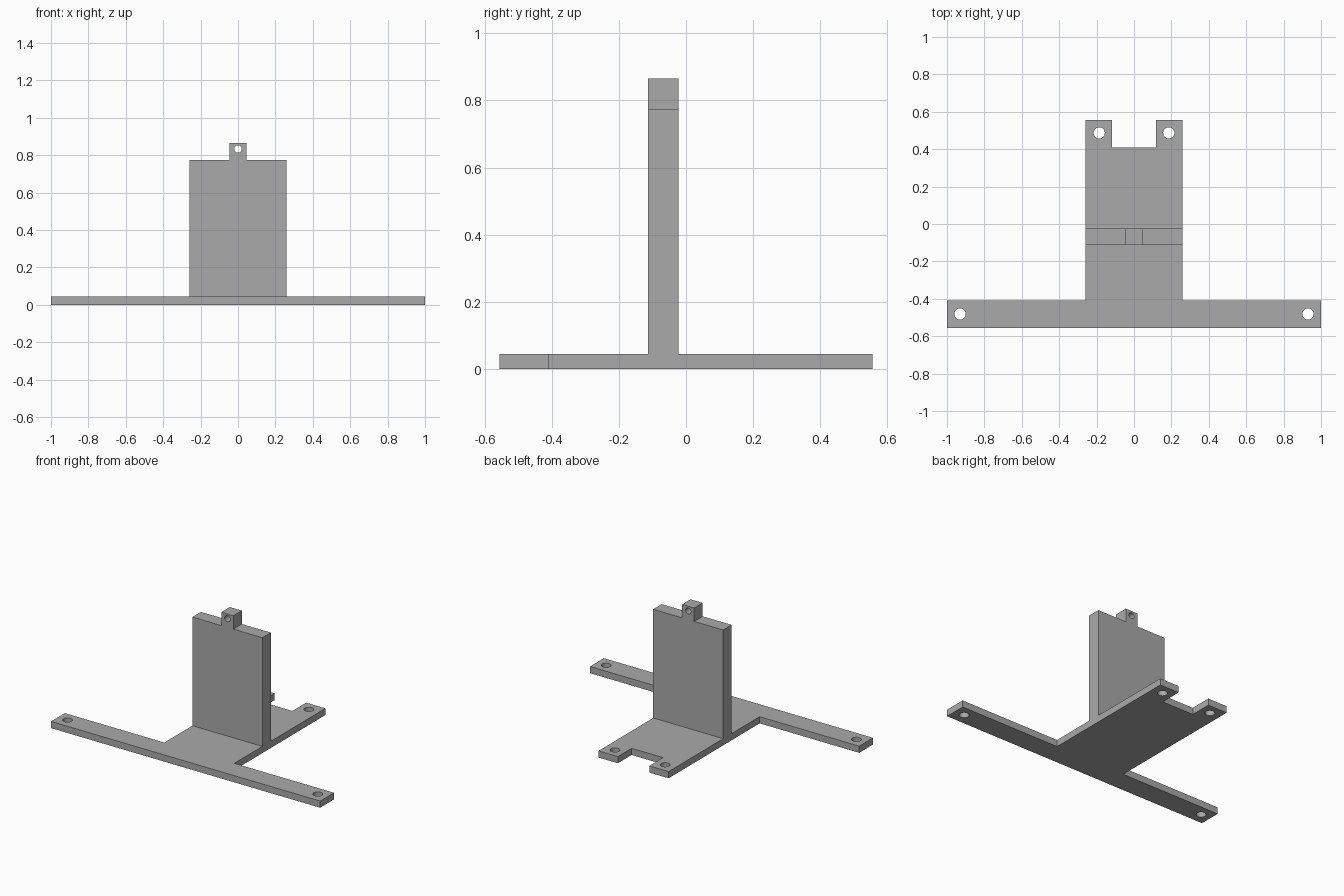
import bpy, bmesh
from math import pi
from mathutils import Matrix, Vector

cube = bpy.data.objects.get("Cube")
if cube:
    bpy.data.objects.remove(cube, do_unlink=True)

GREY = (0.4, 0.4, 0.4, 1)
grey = bpy.data.materials.new("plain grey")
grey.use_nodes = True
grey.diffuse_color = GREY
grey.node_tree.nodes["Principled BSDF"].inputs["Base Color"].default_value = GREY


def add_object(name, bm):
    bmesh.ops.recalc_face_normals(bm, faces=bm.faces)
    mesh = bpy.data.meshes.new(name)
    bm.to_mesh(mesh)
    bm.free()
    mesh.materials.append(grey)
    obj = bpy.data.objects.new(name, mesh)
    bpy.context.collection.objects.link(obj)
    return obj


def mirrored_prism(name, half, place, offset):
    """Mirror a half outline in x, place it in 3D and extrude it."""
    outline = half + [(-x, v) for x, v in reversed(half)]
    bm = bmesh.new()
    face = bm.faces.new([bm.verts.new(place(x, v)) for x, v in outline])
    moved = bmesh.ops.extrude_face_region(bm, geom=[face], use_keep_orig=True)["geom"]
    bmesh.ops.translate(bm, vec=offset,
                        verts=[g for g in moved if isinstance(g, bmesh.types.BMVert)])
    return add_object(name, bm)


def drill(obj, centres, radius, turn=Matrix()):
    """Cut round through holes, then remove the cutter."""
    bm = bmesh.new()
    for centre in centres:
        bmesh.ops.create_cone(bm, cap_ends=True, segments=32, radius1=radius,
                              radius2=radius, depth=0.4,
                              matrix=Matrix.Translation(Vector(centre)) @ turn)
    cutter = add_object("hole_cutter", bm)
    cutter.hide_render = True
    mod = obj.modifiers.new("holes", 'BOOLEAN')
    mod.operation = 'DIFFERENCE'
    mod.solver = 'EXACT'
    mod.object = cutter
    bpy.ops.object.select_all(action='DESELECT')
    bpy.context.view_layer.objects.active = obj
    obj.select_set(True)
    bpy.ops.object.modifier_apply(modifier=mod.name)
    bpy.data.objects.remove(cutter, do_unlink=True)
    bpy.ops.object.shade_smooth_by_angle(angle=pi / 6)


THICK = 0.045      # base thickness
BODY = 0.26        # half width of body and panel
END = 0.556        # half length of base
FRONT, BACK = -0.113, -0.023   # panel faces

# Base plate with front arms and a notched back edge
base = mirrored_prism(
    "base_plate",
    [(1, -END), (1, -0.41), (BODY, -0.41), (BODY, END), (0.117, END), (0.117, 0.41)],
    lambda x, y: (x, y, 0), (0, 0, THICK))
drill(base, [(s * x, y, 0) for s in (-1, 1) for x, y in ((0.93, -0.481), (0.186, 0.487))], 0.03)

# Upright panel with a drilled top tab
panel = mirrored_prism(
    "upright_panel",
    [(BODY, THICK), (BODY, 0.775), (THICK, 0.775), (THICK, 0.865)],
    lambda x, z: (x, FRONT, z), (0, BACK - FRONT, 0))
drill(panel, [(0, FRONT, 0.833)], 0.02, Matrix.Rotation(pi / 2, 4, 'X'))
